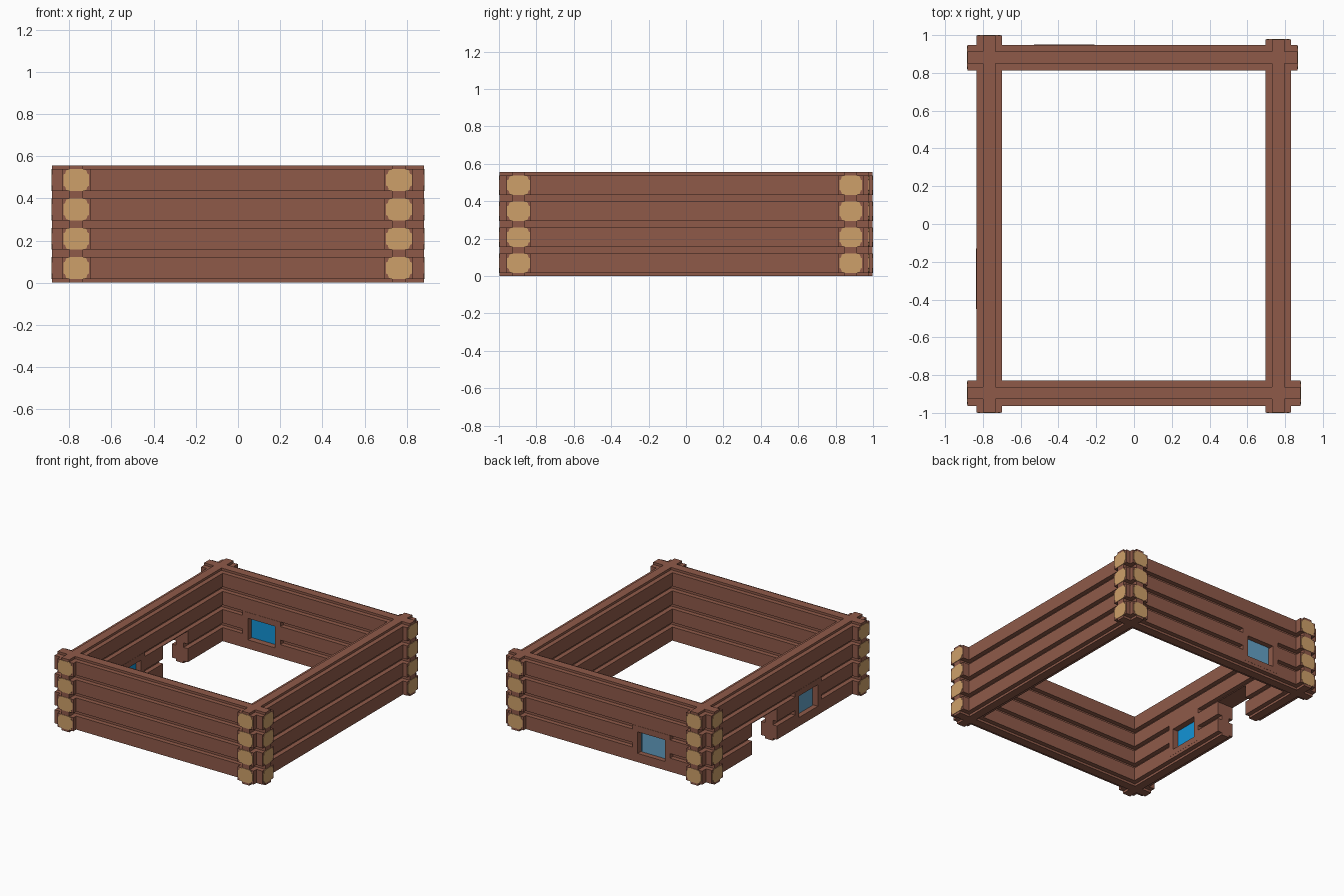
import bpy, bmesh

if "Cube" in bpy.data.objects:
    bpy.data.objects.remove(bpy.data.objects["Cube"])

def material(name, r, g, b):
    lin = lambda c: ((c / 255 + 0.055) / 1.055) ** 2.4 if c > 10 else c / 255 / 12.92
    m = bpy.data.materials.new(name)
    m.diffuse_color = (lin(r), lin(g), lin(b), 1)
    m.use_nodes = True
    m.node_tree.nodes["Principled BSDF"].inputs["Base Color"].default_value = m.diffuse_color
    return m

BROWN = material("brown_wood", 143, 90, 73)
TAN = material("cut_wood", 206, 160, 106)
BLUE = material("blue_glass", 18, 148, 215)
PALE = material("pale_glass", 100, 162, 198)

PITCH, HALF, LEVELS = 0.139, 0.0675, 4

def mesh_object(name, bm, mat):
    bmesh.ops.recalc_face_normals(bm, faces=bm.faces)
    me = bpy.data.meshes.new(name)
    bm.to_mesh(me)
    bm.free()
    me.materials.append(mat)
    ob = bpy.data.objects.new(name, me)
    bpy.context.collection.objects.link(ob)
    return ob

def place(axis, along, across, z):
    return (along, across, z) if axis == "x" else (across, along, z)

def prism(name, axis, quarter, a, b, across, z, mat):
    """Extrude a profile, mirrored from one quarter, from a to b along an axis."""
    q = list(quarter)
    pts = q + [(-u, v) for u, v in q[::-1]] + [(-u, -v) for u, v in q] + [(u, -v) for u, v in q[::-1]]
    bm = bmesh.new()
    face = bm.faces.new([bm.verts.new(place(axis, a, across + u, z + v)) for u, v in pts])
    new = bmesh.ops.extrude_face_region(bm, geom=[face], use_keep_orig=True)
    vec = place(axis, b - a, 0, 0)
    bmesh.ops.translate(bm, vec=vec, verts=[v for v in new["geom"] if isinstance(v, bmesh.types.BMVert)])
    return mesh_object(name, bm, mat)

def box(name, axis, along, across, zr, mat):
    """Box given by its ranges along a wall, across it and in height."""
    bm = bmesh.new()
    bmesh.ops.create_cube(bm, size=1)
    for v in bm.verts:
        pick = lambda r, t: r[1] if t > 0 else r[0]
        v.co = place(axis, pick(along, v.co.x), pick(across, v.co.y), pick(zr, v.co.z))
    return mesh_object(name, bm, mat)

def cut(ob, cutter):
    m = ob.modifiers.new("opening", "BOOLEAN")
    m.operation, m.solver, m.object = "DIFFERENCE", "EXACT", cutter
    cutter.hide_render = True
    cutter.hide_viewport = True
    cutter.display_type = "WIRE"

# Log section: a wide body with a narrow tongue above and below
LOG = [(HALF, 0.052), (0.0325, 0.052), (0.0325, PITCH / 2)]
CAP = [(0.061, 0.026), (0.053, 0.030), (0.048, 0.046), (0.031, 0.052)]

def wall(name, axis, across, a, b):
    logs = []
    for i in range(LEVELS):
        z = (i + 0.5) * PITCH
        logs.append(prism(f"{name}_log_{i}", axis, LOG, a + 0.003, b - 0.003, across, z, BROWN))
        prism(f"{name}_log_end_a_{i}", axis, CAP, a, a + 0.004, across, z, TAN)
        prism(f"{name}_log_end_b_{i}", axis, CAP, b - 0.004, b, across, z, TAN)
    return logs

# Four walls of stacked logs
wall("front_wall", "x", -0.895, -0.885, 0.885)
wall("right_wall", "y", 0.763, -1.0, 0.98)
back = wall("back_wall", "x", 0.881, -0.885, 0.868)
left = wall("left_wall", "y", -0.767, -1.0, 1.0)

# Doorway in the left wall
door = box("door_cutter", "y", (0.09, 0.39), (-1.0, -0.6), (-0.1, 0.255), BROWN)
for log in left[:2]:
    cut(log, door)

def window(name, axis, mid, across, out, logs):
    w, z0, z1, t = 0.16, 0.04, 0.295, 0.045
    span = lambda d: (mid - d, mid + d)
    cutter = box(name + "_cutter", axis, span(w - 0.01), (across - 0.2, across + 0.2), (z0 + 0.01, z1 - 0.01), BROWN)
    for log in logs[:3]:
        cut(log, cutter)
    # Frame of four bars
    deep = (across - HALF - 0.001, across + HALF + 0.001)
    for s, tag in ((-1, "side_a"), (1, "side_b")):
        ends = sorted((mid + s * w, mid + s * (w - t)))
        box(f"{name}_frame_{tag}", axis, ends, deep, (z0, z1), BROWN)
    box(name + "_frame_bottom", axis, span(w - t), deep, (z0, z0 + t), BROWN)
    box(name + "_frame_top", axis, span(w - t), deep, (z1 - t, z1), BROWN)
    # Pane, with a paler plate on the outside
    box(name + "_pane", axis, span(w - t), (across - 0.022, across + 0.022), (z0 + t, z1 - t), BLUE)
    plate = sorted((across + out * 0.022, across + out * 0.03))
    box(name + "_outer_pane", axis, span(w - t - 0.008), plate, (z0 + t, z1 - t), PALE)

window("back_window", "x", -0.37, 0.881, 1, back)
window("left_window", "y", -0.29, -0.767, -1, left)
